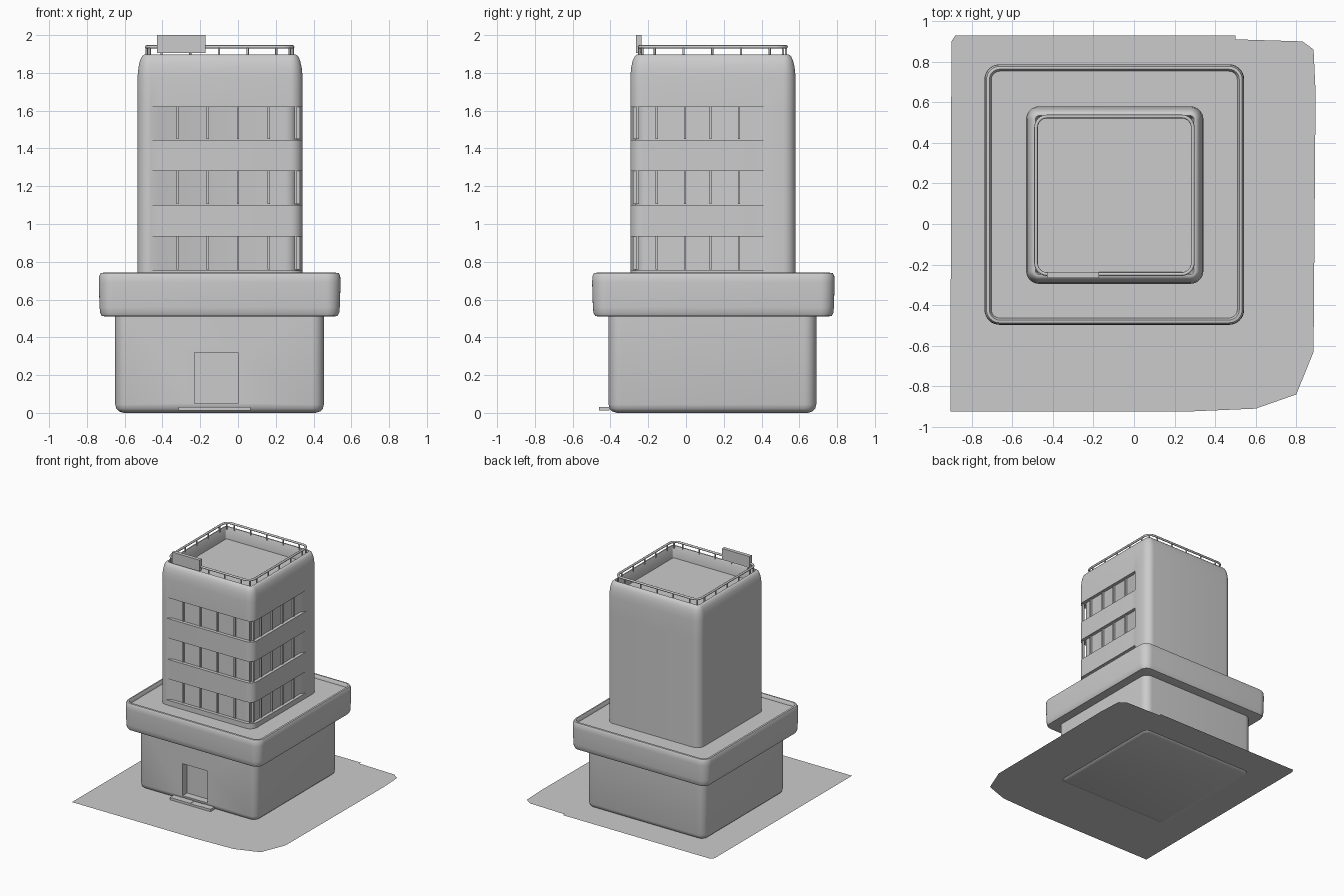
import bpy, bmesh, math

if "Cube" in bpy.data.objects:
    bpy.data.objects.remove(bpy.data.objects["Cube"])

def finish(name, bm, angle=50):
    bmesh.ops.remove_doubles(bm, verts=bm.verts, dist=1e-5)
    bmesh.ops.recalc_face_normals(bm, faces=bm.faces)
    me = bpy.data.meshes.new(name)
    bm.to_mesh(me)
    bm.free()
    ob = bpy.data.objects.new(name, me)
    bpy.context.collection.objects.link(ob)
    if angle:
        smooth(ob, angle)
    return ob

def smooth(ob, angle):
    bpy.ops.object.select_all(action='DESELECT')
    ob.select_set(True)
    bpy.context.view_layer.objects.active = ob
    bpy.ops.object.shade_smooth_by_angle(angle=math.radians(angle))

def outline(x0, x1, y0, y1, r, n=8):
    """Rounded rectangle, counter-clockwise from the front left corner."""
    pts = []
    for cx, cy, a in ((x0 + r, y0 + r, 180), (x1 - r, y0 + r, 270),
                      (x1 - r, y1 - r, 0), (x0 + r, y1 - r, 90)):
        for i in range(n + 1):
            t = math.radians(a + 90 * i / n)
            pts.append((cx + r * math.cos(t), cy + r * math.sin(t)))
    return pts

def loft(name, rings, angle=50):
    bm = bmesh.new()
    loops = [[bm.verts.new((x, y, z)) for x, y in pts] for pts, z in rings]
    for a, b in zip(loops, loops[1:]):
        for i in range(len(a)):
            j = (i + 1) % len(a)
            bm.faces.new((a[i], a[j], b[j], b[i]))
    bm.faces.new(loops[0][::-1])
    bm.faces.new(loops[-1])
    return finish(name, bm, angle)

def rounded_block(name, x0, x1, y0, y1, r, profile):
    return loft(name, [(outline(x0 + d, x1 - d, y0 + d, y1 - d, max(r - d, 0.012)), z)
                       for d, z in profile])

def boxes(name, spans):
    bm = bmesh.new()
    for x0, x1, y0, y1, z0, z1 in spans:
        for v in bmesh.ops.create_cube(bm, size=1)['verts']:
            v.co = (x1 if v.co.x > 0 else x0, y1 if v.co.y > 0 else y0,
                    z1 if v.co.z > 0 else z0)
    return finish(name, bm, 0)

# Thin ground sheet with a worn corner
bm = bmesh.new()
ground = [(-0.905, -0.925), (0.25, -0.925), (0.6, -0.91), (0.8, -0.84), (0.885, -0.63),
          (0.895, 0.65), (0.885, 0.86), (0.83, 0.90), (0.5, 0.91), (0.5, 0.93),
          (-0.88, 0.93), (-0.9, 0.9)]
bm.faces.new([bm.verts.new((x, y, 0.012)) for x, y in ground])
finish("ground_sheet", bm, 0)

# Ground floor with doorway recess
base = rounded_block("ground_floor", -0.65, 0.455, -0.41, 0.69, 0.065,
                     [(0.045, 0.0), (0.02, 0.008), (0.006, 0.022), (0, 0.045), (0, 0.53)])
cutter = boxes("door_cutter", [(-0.23, 0.0, -0.6, -0.35, 0.05, 0.32)])
mod = base.modifiers.new("doorway", 'BOOLEAN')
mod.object = cutter
mod.solver = 'EXACT'
bpy.context.view_layer.update()
cut = bpy.data.meshes.new_from_object(
    base.evaluated_get(bpy.context.evaluated_depsgraph_get()))
base.modifiers.clear()
base.data = cut
bpy.data.objects.remove(cutter)
smooth(base, 50)

# Door steps
boxes("door_steps", [(-0.315, -0.125, -0.46, -0.405, 0.012, 0.032),
                     (-0.125, -0.03, -0.46, -0.405, 0.012, 0.03),
                     (-0.03, 0.065, -0.46, -0.405, 0.012, 0.032)])

# Overhanging terrace slab with a low rim
rounded_block("terrace_slab", -0.737, 0.543, -0.497, 0.787, 0.075,
              [(0.04, 0.51), (0.016, 0.513), (0.007, 0.53), (0.004, 0.56), (0, 0.69),
               (0.002, 0.725), (0.01, 0.74), (0.024, 0.742), (0.028, 0.737), (0.034, 0.712)])

# Tower: window bands are set back on the front and right faces
X0, X1, Y0, Y1 = -0.532, 0.342, -0.295, 0.58
SET, WX, WY = 0.028, -0.475, 0.422

def tower_ring(d=0.0, window=False):
    x0, x1, y0, y1, r, n = X0 + d, X1 - d, Y0 + d, Y1 - d, max(0.065 - d, 0.015), 8
    p = outline(x0, x1, y0, y1, r, n)
    s = SET if window else 0
    q = outline(x0, x1 - s, y0 + s, y1, r, n) if window else p
    m = n + 1
    wx, wy = max(WX, x0 + r + 0.002), min(WY, y1 - r - 0.002)
    return (p[:m] + [(wx, y0), (wx + 0.045, y0 + s)] + q[m:2 * m]
            + [(x1 - s, wy - 0.045), (x1, wy)] + p[2 * m:])

bands = [(0.755, 0.935), (1.10, 1.28), (1.445, 1.62)]
rings = [(tower_ring(), 0.70)]
for lo, hi in bands:
    rings += [(tower_ring(), lo), (tower_ring(0, True), lo),
              (tower_ring(0, True), hi), (tower_ring(), hi)]
rings += [(tower_ring(d), z) for d, z in
          [(0, 1.78), (0.005, 1.83), (0.013, 1.865), (0.024, 1.888), (0.036, 1.898),
           (0.046, 1.898), (0.052, 1.888), (0.058, 1.80)]]
loft("tower", rings)

# Window mullions
spans = []
w = 0.006
for lo, hi in bands:
    for x in (-0.32, -0.16, 0.0, 0.163, 0.305):
        spans.append((x - w, x + w, Y0 + 0.014, Y0 + 0.035, lo + 0.005, hi))
    for y in (-0.255, -0.155, -0.005, 0.13, 0.28):
        spans.append((X1 - 0.035, X1 - 0.014, y - w, y + w, lo + 0.005, hi))
boxes("window_mullions", spans)

# Roof railing: bevelled loop and posts
def tube(name, paths, radius):
    cu = bpy.data.curves.new(name, 'CURVE')
    cu.dimensions = '3D'
    cu.bevel_depth = radius
    cu.bevel_resolution = 2
    cu.use_fill_caps = True
    for pts, closed in paths:
        sp = cu.splines.new('POLY')
        sp.points.add(len(pts) - 1)
        for k, c in zip(sp.points, pts):
            k.co = (*c, 1)
        sp.use_cyclic_u = closed
    ob = bpy.data.objects.new(name, cu)
    bpy.context.collection.objects.link(ob)

rx0, rx1, ry0, ry1 = -0.483, 0.29, -0.247, 0.53
tube("roof_rail", [([(x, y, 1.938) for x, y in outline(rx0, rx1, ry0, ry1, 0.055, 6)], True)], 0.009)
posts = []
for i in range(5):
    x = -0.405 + i * 0.152
    y = -0.165 + i * 0.152
    posts += [(x, ry0), (x, ry1), (rx0, y), (rx1, y)]
c = 0.016
posts += [(x, y) for x in (rx0 + c, rx1 - c) for y in (ry0 + c, ry1 - c)]
tube("rail_posts", [([(x, y, 1.885), (x, y, 1.938)], False) for x, y in posts], 0.006)

# Blank panel on the roof edge
boxes("roof_panel", [(-0.43, -0.172, -0.266, -0.236, 1.905, 2.0)])
